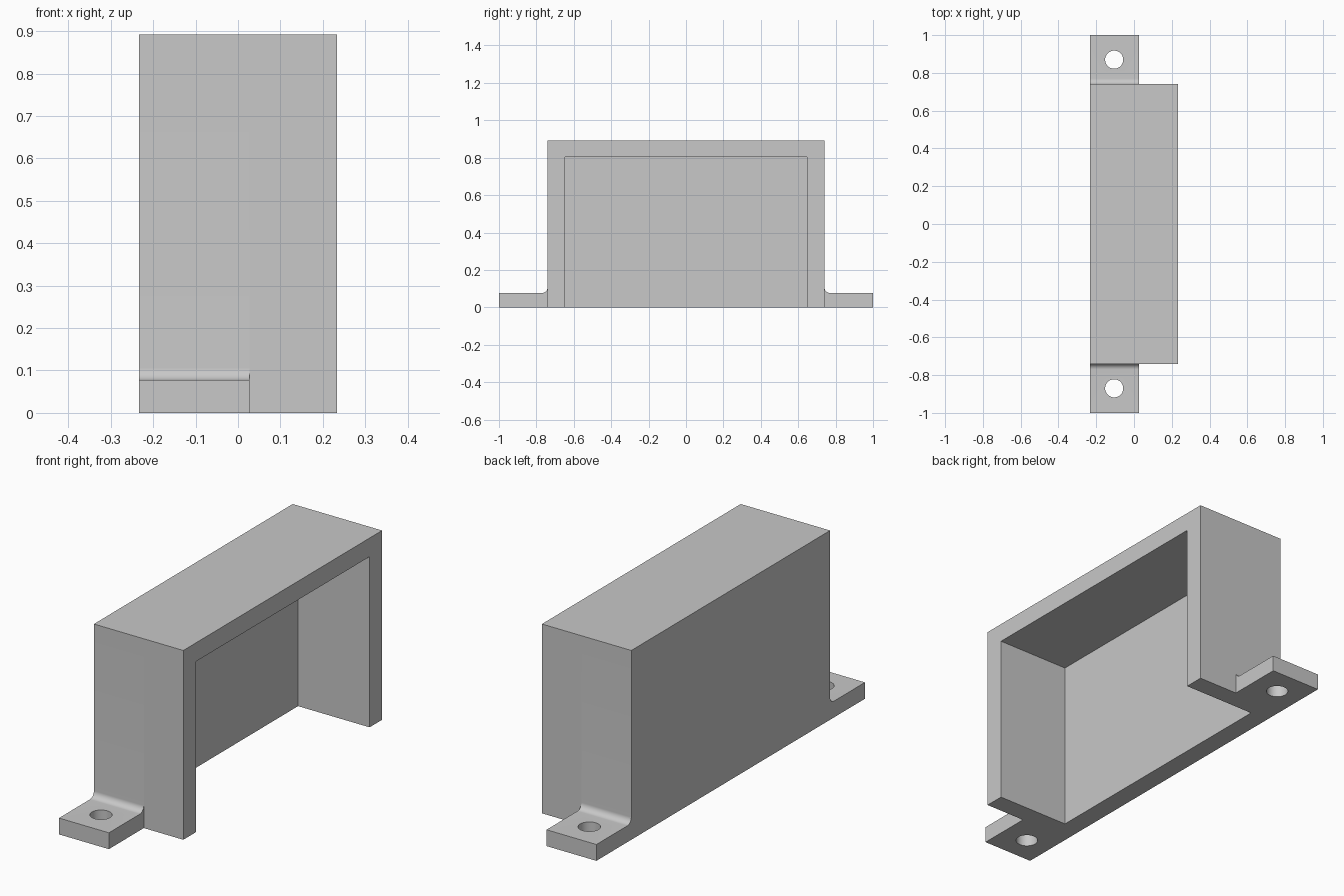
import bpy, bmesh, math

if "Cube" in bpy.data.objects:
    bpy.data.objects.remove(bpy.data.objects["Cube"], do_unlink=True)

HALF_W, HALF_L, HEIGHT = 0.233, 0.74, 0.892   # housing
WALL = 0.093
TAB_X, TAB_Z, FILLET = 0.027, 0.077, 0.03     # mounting tabs
HOLE_X, HOLE_Y, HOLE_R = -0.105, 0.87, 0.048

grey = bpy.data.materials.new("plain_grey")
grey.use_nodes = True
colour = (0.58, 0.58, 0.58, 1)
grey.diffuse_color = colour
grey.node_tree.nodes["Principled BSDF"].inputs["Base Color"].default_value = colour


def add_object(name, bm):
    bmesh.ops.recalc_face_normals(bm, faces=bm.faces[:])
    mesh = bpy.data.meshes.new(name)
    bm.to_mesh(mesh)
    bm.free()
    mesh.materials.append(grey)
    obj = bpy.data.objects.new(name, mesh)
    bpy.context.collection.objects.link(obj)
    return obj


def extrude_x(name, profile, x0, x1):
    """Extrude a (y, z) outline from x0 to x1."""
    bm = bmesh.new()
    face = bm.faces.new([bm.verts.new((x0, y, z)) for y, z in profile])
    result = bmesh.ops.extrude_face_region(bm, geom=[face])
    moved = [v for v in result["geom"] if isinstance(v, bmesh.types.BMVert)]
    bmesh.ops.translate(bm, verts=moved, vec=(x1 - x0, 0, 0))
    return add_object(name, bm)


def rectangle(half, z0, z1):
    return [(-half, z0), (half, z0), (half, z1), (-half, z1)]


def combine(target, other, operation):
    mod = target.modifiers.new(operation, "BOOLEAN")
    mod.operation, mod.solver, mod.object = operation, "EXACT", other
    bpy.context.view_layer.objects.active = target
    bpy.ops.object.modifier_apply(modifier=mod.name)
    bpy.data.objects.remove(other, do_unlink=True)


# Rear slab with both filleted mounting tabs in one outline
right_side = [(1, 0), (1, TAB_Z)]
for i in range(13):
    a = math.radians(270 - 90 * i / 12)
    right_side.append((HALF_L + FILLET + FILLET * math.cos(a),
                       TAB_Z + FILLET + FILLET * math.sin(a)))
right_side.append((HALF_L, HEIGHT))
outline = right_side + [(-y, z) for y, z in reversed(right_side)]
bracket = extrude_x("mounting_bracket", outline, -HALF_W, TAB_X)

# Front part of the housing
front = extrude_x("housing_front", rectangle(HALF_L, 0, HEIGHT), TAB_X, HALF_W)
combine(bracket, front, "UNION")

# Cavity open to the side and the bottom
cavity = extrude_x("cavity_cutter", rectangle(HALF_L - WALL, -0.2, 0.804),
                   -HALF_W + WALL, HALF_W + 0.2)
combine(bracket, cavity, "DIFFERENCE")

# Screw holes
for side in (-1, 1):
    bm = bmesh.new()
    bmesh.ops.create_cone(bm, cap_ends=True, segments=48, radius1=HOLE_R,
                          radius2=HOLE_R, depth=0.4)
    bmesh.ops.translate(bm, verts=bm.verts[:], vec=(HOLE_X, side * HOLE_Y, 0))
    combine(bracket, add_object("hole_cutter", bm), "DIFFERENCE")

# Clean leftover seams and shade
bracket.name = "mounting_cover"
bm = bmesh.new()
bm.from_mesh(bracket.data)
bmesh.ops.remove_doubles(bm, verts=bm.verts[:], dist=0.0001)
bmesh.ops.dissolve_limit(bm, angle_limit=math.radians(1), verts=bm.verts[:],
                         edges=bm.edges[:])
bm.to_mesh(bracket.data)
bm.free()
bpy.ops.object.select_all(action="DESELECT")
bracket.select_set(True)
bpy.context.view_layer.objects.active = bracket
bpy.ops.object.shade_smooth_by_angle(angle=math.radians(30))
